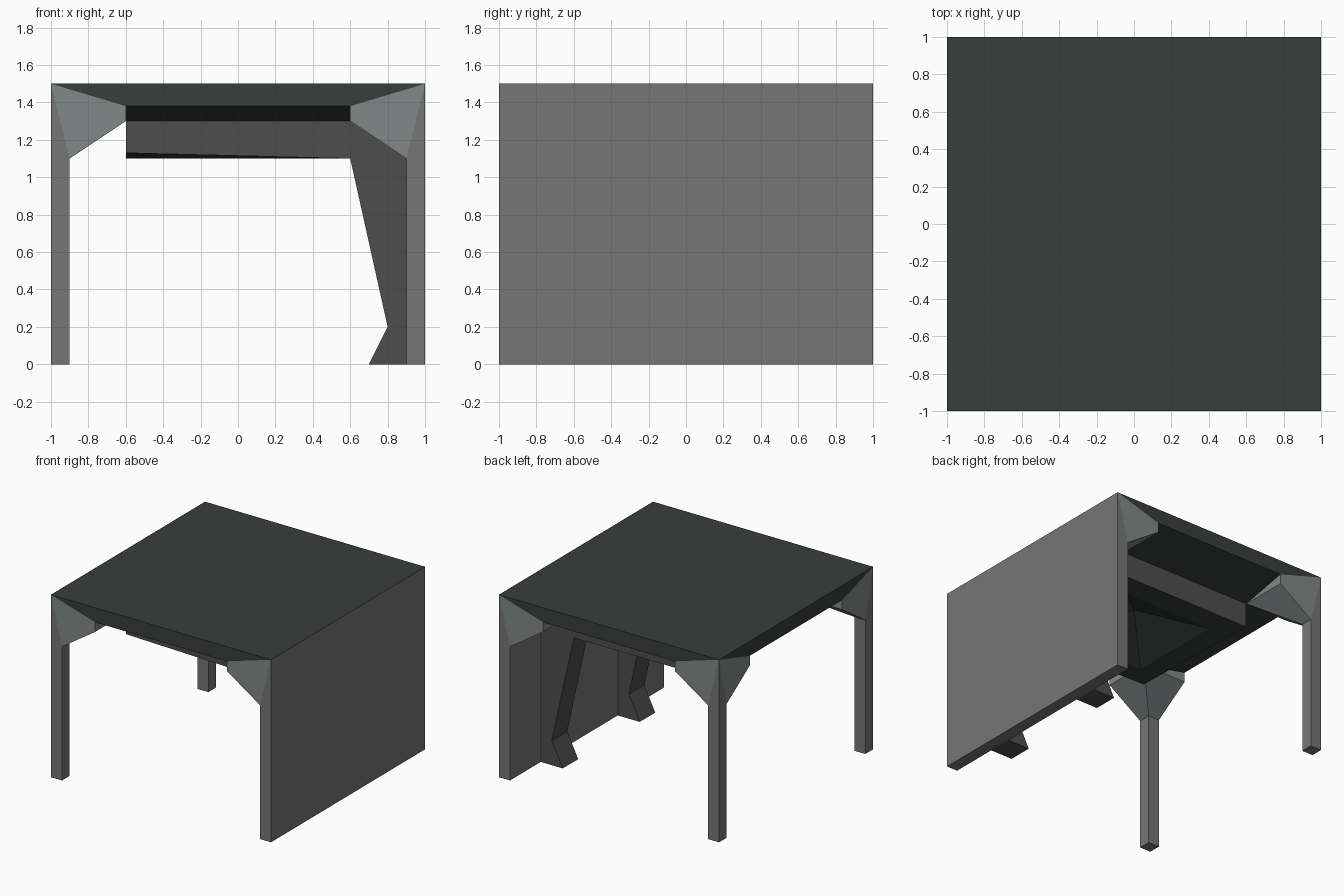
import bpy, bmesh

if "Cube" in bpy.data.objects:
    bpy.data.objects.remove(bpy.data.objects["Cube"])


def material(name, rgb):
    m = bpy.data.materials.new(name)
    m.diffuse_color = (*rgb, 1)
    m.use_nodes = True
    m.node_tree.nodes["Principled BSDF"].inputs["Base Color"].default_value = m.diffuse_color
    return m


GREY = material("mid_grey", (0.18, 0.18, 0.18))
PALE = material("pale_green_grey", (0.22, 0.25, 0.245))
SHADE = material("dark_grey", (0.075, 0.075, 0.075))
DARK = material("dark_top", (0.04, 0.047, 0.044))


def finish(bm, name, *mats):
    bmesh.ops.recalc_face_normals(bm, faces=bm.faces)
    me = bpy.data.meshes.new(name)
    bm.to_mesh(me)
    bm.free()
    for m in mats:
        me.materials.append(m)
    ob = bpy.data.objects.new(name, me)
    bpy.context.collection.objects.link(ob)
    return ob


def hull(name, pts, mat):
    bm = bmesh.new()
    for p in pts:
        bm.verts.new(p)
    res = bmesh.ops.convex_hull(bm, input=bm.verts)
    junk = [v for v in set(res["geom_interior"] + res["geom_unused"])
            if isinstance(v, bmesh.types.BMVert)]
    bmesh.ops.delete(bm, geom=junk, context='VERTS')
    bmesh.ops.dissolve_limit(bm, angle_limit=0.01, verts=bm.verts, edges=bm.edges)
    return finish(bm, name, mat)


def extrude_y(name, profile, y0, y1, mat):
    bm = bmesh.new()
    face = bm.faces.new([bm.verts.new((x, y0, z)) for x, z in profile])
    out = bmesh.ops.extrude_face_region(bm, geom=[face])
    moved = [g for g in out["geom"] if isinstance(g, bmesh.types.BMVert)]
    bmesh.ops.translate(bm, verts=moved, vec=(0, y1 - y0, 0))
    return finish(bm, name, mat)


S = (-1, 1)

# Table top: sharp corners, sloping underside (right edge tucked inside the panel)
pts = []
for sx in S:
    for sy in S:
        edge = 0.97 if sx > 0 else -1
        pts += [(sx, sy, 1.5), (0.6 * sx, sy, 1.38),
                (edge, 0.6 * sy, 1.38), (0.6 * sx, 0.6 * sy, 1.3)]
hull("table_top", pts, DARK)

# Corner brackets
for sx in S:
    for sy in S:
        w = 0.97 if sx > 0 else 1
        hull("corner_bracket", [
            (sx, sy, 1.5), (0.6 * sx, sy, 1.38), (0.6 * sx, sy, 1.3),
            (0.9 * sx, sy, 1.1), (0.9 * sx, 0.9 * sy, 1.1),
            (w * sx, 0.9 * sy, 1.1), (w * sx, 0.6 * sy, 1.3),
            (w * sx, 0.6 * sy, 1.38), (0.6 * sx, 0.6 * sy, 1.3)], PALE)

# Left legs, each ending in a spike that reaches the top corner
for sy in S:
    hull("leg", [(x, y * sy, z) for x in (-1, -0.9) for y in (0.9, 1)
                 for z in (0, 1.1)] + [(-1, sy, 1.5)], GREY)

# Right side panel
extrude_y("side_panel", [(0.9, 0), (1, 0), (1, 1.5), (0.9, 1.1)], -1, 1, GREY)

# Ribs bracing the panel
for sy in S:
    extrude_y("panel_rib", [(0.9, 0), (0.7, 0), (0.8, 0.2), (0.6, 1.1),
                            (0.6, 1.3), (0.92, 1.35), (0.92, 0)],
              0.4 * sy, 0.6 * sy, SHADE)

# Under-table block with a pyramid-shaped recess below
bm = bmesh.new()
corners = [(-1, -1), (1, -1), (1, 1), (-1, 1)]
upper = [bm.verts.new((0.6 * x, 0.6 * y, 1.3)) for x, y in corners]
lower = [bm.verts.new((0.6 * x, 0.6 * y, 1.13 if x + y == -2 else 1.1))
         for x, y in corners]
inner = [bm.verts.new((0.4 * x, 0.4 * y, 1.1)) for x, y in corners]
apex = bm.verts.new((0, 0, 1.29))
bm.faces.new(upper)
for i in range(4):
    j = (i + 1) % 4
    bm.faces.new((upper[i], upper[j], lower[j], lower[i]))
    bm.faces.new((lower[i], lower[j], inner[j], inner[i])).material_index = 1
    bm.faces.new((inner[i], inner[j], apex)).material_index = 1
finish(bm, "under_block", SHADE, DARK)
